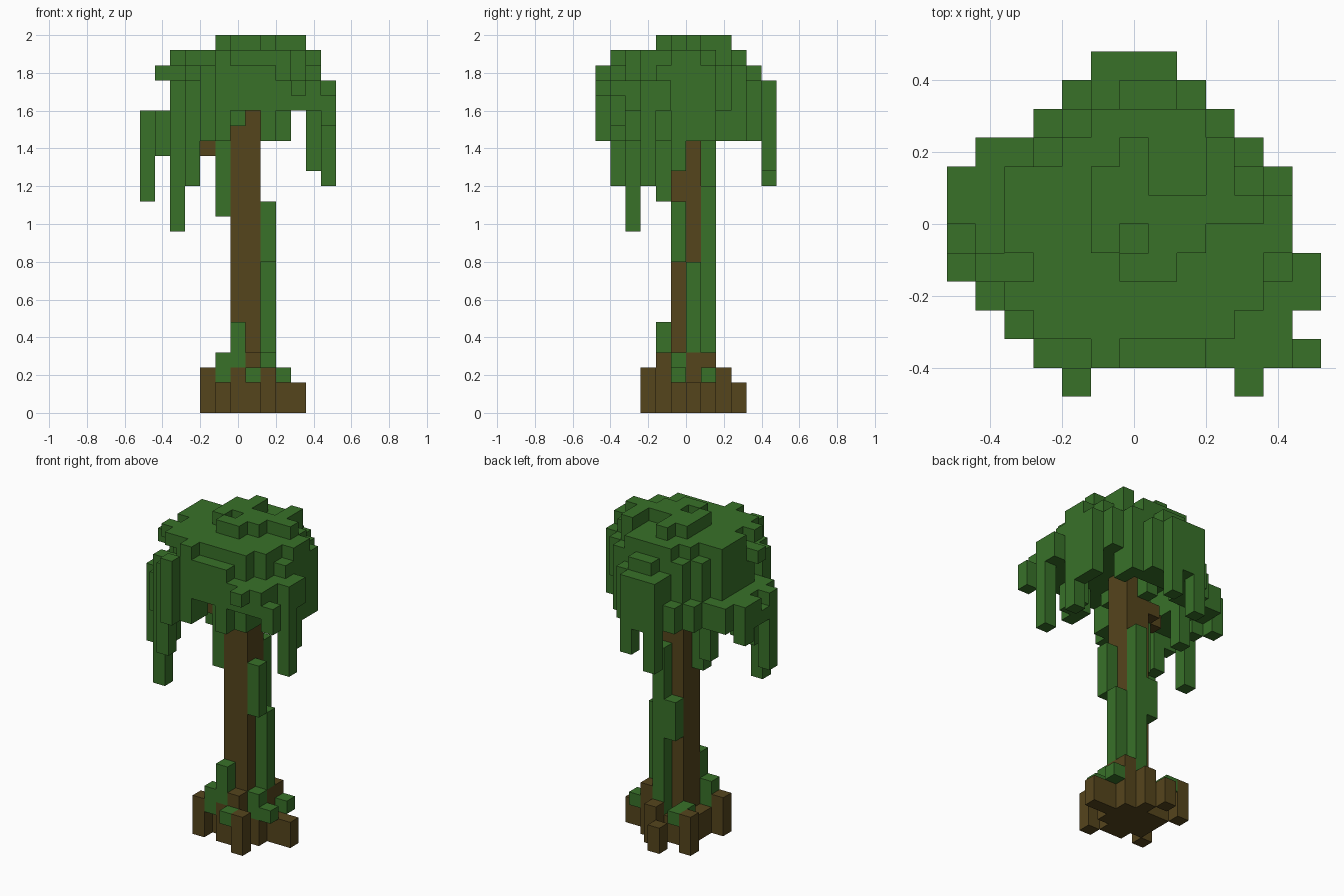
import bpy
import bmesh
from mathutils import Vector

CELL = 0.08
DIRS = [Vector(d) for d in ((1, 0, 0), (-1, 0, 0), (0, 1, 0), (0, -1, 0), (0, 0, 1), (0, 0, -1))]

cube = bpy.data.objects.get("Cube")
if cube:
    bpy.data.objects.remove(cube, do_unlink=True)


def material(name, colour):
    mat = bpy.data.materials.new(name)
    mat.use_nodes = True
    mat.diffuse_color = colour
    bsdf = next(n for n in mat.node_tree.nodes if n.type == "BSDF_PRINCIPLED")
    bsdf.inputs["Base Color"].default_value = colour
    bsdf.inputs["Roughness"].default_value = 1.0
    return mat


leaf_green = material("leaf green", (0.040, 0.165, 0.022, 1))
bark_brown = material("bark brown", (0.091, 0.059, 0.012, 1))


def block(x, y, z):
    """Set of cells in inclusive ranges; a plain number means one cell."""
    spans = [(s, s) if isinstance(s, int) else s for s in (x, y, z)]
    a, b, c = [range(lo, hi + 1) for lo, hi in spans]
    return {(i, j, k) for i in a for j in b for k in c}


def disc(centre, radius, z, power=1.7):
    """Rounded slab of cells."""
    (cx, cy), (rx, ry) = centre, radius
    return {(i, j, k) for i, j, k in block((0, 12), (0, 11), z)
            if (abs(i - cx) / rx) ** power + (abs(j - cy) / ry) ** power <= 1}


def build(name, cells, mat, hidden=()):
    """Make one object from the exposed cell faces."""
    solid = cells | set(hidden)
    bm = bmesh.new()
    for cell in sorted(cells):
        centre = Vector(cell) - Vector((6, 5.5, -0.5))
        for d in DIRS:
            if tuple(int(v) for v in Vector(cell) + d) in solid:
                continue
            u = Vector((d.y, d.z, d.x))
            v = d.cross(u)
            corners = (-u - v, u - v, u + v, v - u)
            bm.faces.new([bm.verts.new((centre + (d + c) / 2) * CELL) for c in corners])
    bmesh.ops.remove_doubles(bm, verts=bm.verts, dist=CELL / 100)
    bmesh.ops.dissolve_limit(bm, angle_limit=0.01, verts=bm.verts, edges=bm.edges)
    mesh = bpy.data.meshes.new(name)
    bm.to_mesh(mesh)
    bm.free()
    mesh.materials.append(mat)
    obj = bpy.data.objects.new(name, mesh)
    bpy.context.collection.objects.link(obj)


# Trunk with a short branch stub
trunk = block((6, 7), (5, 6), (0, 19)) | block(4, 5, 17) | block(5, 6, 17)

# Roots: a small core with separate corner stubs and one long arm
roots = block((5, 8), (5, 7), (0, 1)) | block(6, 4, (0, 2)) | block(7, 4, (0, 3))
roots |= block(4, 4, (0, 2)) | block(8, 3, (0, 2)) | block(4, 8, (0, 2))
roots |= block((9, 10), 6, (0, 1)) | block(8, (6, 7), (0, 3))
roots |= block(7, 8, (0, 2)) | block(6, 9, (0, 1))
roots -= trunk

# Moss on the roots and climbers on the trunk
moss = block(6, 4, (3, 5)) | block(5, 4, (2, 3)) | block(7, 3, 2)
moss |= block(8, 5, (2, 3)) | block(9, 5, 2) | block(9, 7, 2) | block(5, (7, 8), 2)
climbers = block(8, 6, (4, 9)) | block(8, 5, (10, 13))
climbers |= block(7, 7, (2, 14)) | block(6, 7, (8, 10))

# Canopy top: an uneven cap with two small pits
crown = block(6, 8, 24) | block((5, 6), 7, 24) | block((5, 10), 6, 24)
crown |= block((5, 8), 5, 24) | block((6, 7), 4, 24) | block(9, (7, 8), 24)
crown -= block(6, 5, 24)

# Canopy body: stacked rounded layers over a hollow rim
crown |= disc((6.5, 5.2), (4.6, 4.2), 23, 2) | block(5, 1, 23)
crown |= block((3, 5), 2, 23) | block((2, 4), 3, 23) | block(2, (6, 7), 23)
crown |= disc((6.5, 5.4), (5.0, 4.9), 22)
crown |= disc((6.5, 5.6), (5.0, 5.0), (20, 21))
crown |= block((5, 7), 11, (20, 21)) | block((3, 11), (1, 2), (20, 21))
rim = disc((6, 5.7), (5.8, 5.4), (18, 19), 1.6)
rim -= disc((6.5, 5.5), (3.0, 3.0), (18, 19), 2)
rim -= block((6, 7), (0, 4), (18, 19)) | block((10, 12), (0, 11), (18, 19))
rim |= block((0, 1), (4, 7), (18, 19)) | block(1, 8, (18, 19))
rim |= block(6, 7, (18, 19)) | block((3, 5), (1, 2), (18, 19)) | block(6, 3, 19)
rim -= block(0, 5, 19)
crown |= rim

# Loose leaf tufts on the outside
crown |= block(1, 4, 22) | block(12, 1, (19, 20)) | block(10, 0, 21)
crown |= block(4, 0, (18, 22)) | block((11, 12), (3, 4), (20, 21))
crown -= trunk

# Hanging vines: column, row, lowest and highest level
vines = set()
for x, y, low, high in (
        (2, 2, 12, 21), (2, 3, 15, 19), (3, 1, 15, 19), (3, 7, 15, 19),
        (0, 4, 14, 19), (0, 7, 17, 19), (1, 3, 17, 19), (1, 6, 17, 19),
        (5, 5, 13, 19), (12, 3, 15, 19), (11, 5, 16, 19), (11, 6, 18, 19),
        (11, 7, 18, 19), (5, 11, 15, 19), (7, 11, 16, 19)):
    vines |= block(x, y, (low, high))
vines -= crown | trunk

build("trunk", trunk, bark_brown)
build("roots", roots, bark_brown, trunk)
build("root_moss", moss - roots - trunk, leaf_green)
build("trunk_climbers", climbers - moss - roots, leaf_green)
build("canopy", crown, leaf_green)
build("hanging_vines", vines, leaf_green, crown)
